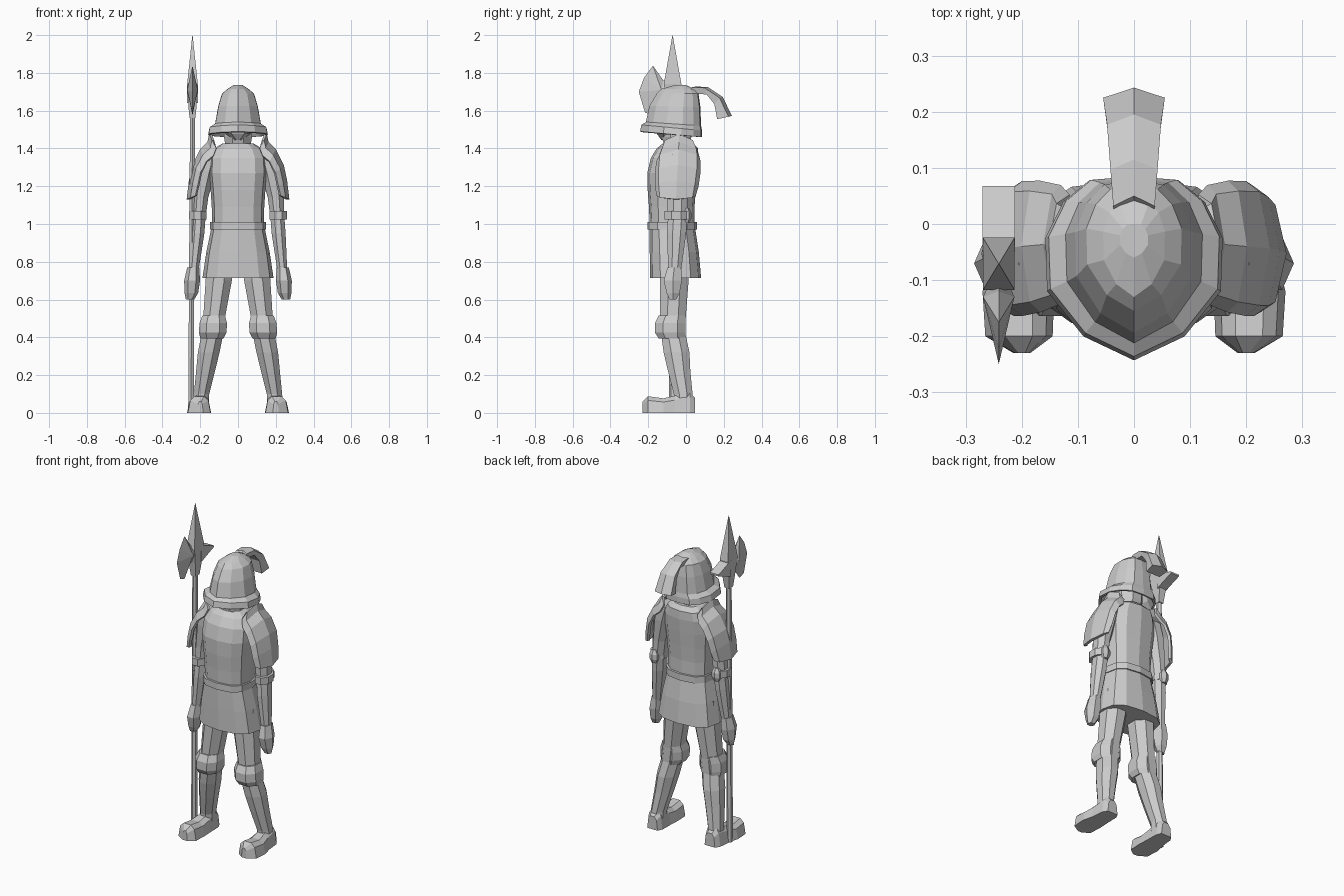
import bpy, bmesh, math

steel = bpy.data.materials.new("pale_grey")
steel.diffuse_color = (0.6, 0.6, 0.6, 1)


def finish(name, bm):
    bmesh.ops.recalc_face_normals(bm, faces=bm.faces)
    me = bpy.data.meshes.new(name)
    bm.to_mesh(me)
    bm.free()
    me.materials.append(steel)
    ob = bpy.data.objects.new(name, me)
    bpy.context.collection.objects.link(ob)
    return ob


def loft(name, rings, closed=True, caps=True, flip=1):
    """Skin a list of point rings; flip=-1 mirrors the part across x."""
    bm = bmesh.new()
    rows = [[bm.verts.new((x * flip, y, z)) for x, y, z in r] for r in rings]
    n = len(rows[0])
    for a, b in zip(rows, rows[1:]):
        for i in range(n if closed else n - 1):
            j = (i + 1) % n
            bm.faces.new((a[i], a[j], b[j], b[i]))
    if closed and caps:
        bm.faces.new(rows[0])
        bm.faces.new(rows[-1])
    return finish(name, bm)


def ring(cx, cy, z, rx, ry, n=8, power=1.0, turn=0.5):
    """Rounded ring; power below 1 makes it boxier."""
    pts = []
    for i in range(n):
        a = 2 * math.pi * (i + turn) / n
        c, s = math.cos(a), math.sin(a)
        pts.append((cx + rx * math.copysign(abs(c) ** power, c),
                    cy + ry * math.copysign(abs(s) ** power, s), z))
    return pts


def body_ring(z, rx, front, back, n=12):
    return ring(0, (front + back) / 2, z, rx, (back - front) / 2, n, 0.75, 0)


# Helmet: rings with a pointed front, outside shell then inner lining
HALF = [(0, -1), (.57, -.74), (.98, -.25), (1, .33), (.8, .72), (.5, .96), (0, 1)]
OUTLINE = HALF + [(-x, y) for x, y in HALF[-2:0:-1]]


def helmet_ring(zf, zb, hw, yf, yb):
    cy, ry = (yf + yb) / 2, (yb - yf) / 2
    return [(x * hw, cy + y * ry, (zf + zb) / 2 + (zb - zf) / 2 * y) for x, y in OUTLINE]


loft("helmet", [helmet_ring(*r) for r in (
    (1.57, 1.57, .10, -.16, .05),
    (1.52, 1.50, .115, -.18, .06),
    (1.485, 1.46, .145, -.225, .075),
    (1.49, 1.46, .158, -.243, .085),
    (1.525, 1.495, .152, -.236, .085),
    (1.54, 1.52, .122, -.212, .08),
    (1.625, 1.62, .105, -.194, .076),
    (1.69, 1.69, .085, -.155, .066),
    (1.715, 1.715, .055, -.13, .045),
    (1.735, 1.735, .025, -.06, .0))])

# Plume: flat band with a ridge along the outside
plume = [  # outer y, z, inner y, z, half width
    (.03, 1.70, .05, 1.68, .036), (.05, 1.728, .065, 1.69, .037),
    (.115, 1.725, .11, 1.685, .042), (.195, 1.672, .15, 1.635, .048),
    (.243, 1.572, .165, 1.555, .055)]
loft("plume", [[(-w, oy - .018, oz - .004), (0, oy, oz), (w, oy - .018, oz - .004),
                (w * .85, iy, iz), (-w * .85, iy, iz)] for oy, oz, iy, iz, w in plume])

# Head and neck
loft("head", [ring(0, -.05, z, rx, ry) for z, rx, ry in (
    (1.36, .085, .085), (1.43, .075, .075), (1.46, .08, .085), (1.58, .085, .09))])
loft("chin", [ring(0, -.12, z, r, r * .6, 6, 1, 0) for z, r in
              ((1.445, .02), (1.48, .07), (1.54, .075))])

# Breastplate, belt and skirt
loft("breastplate", [body_ring(*r) for r in (
    (.99, .137, -.192, .045), (1.09, .139, -.196, .045), (1.18, .145, -.203, .052),
    (1.27, .154, -.205, .06), (1.35, .150, -.186, .066), (1.40, .125, -.155, .064),
    (1.425, .085, -.125, .04))])
loft("belt", [body_ring(z, .148, -.205, .058) for z in (.97, 1.01)])
loft("skirt", [body_ring(*r) for r in (
    (.715, .188, -.19, .08), (.85, .168, -.192, .068), (.98, .141, -.192, .048))])

for side, s in (("right", -1), ("left", 1)):
    # Pauldron: curved shell of cross bands running down the shoulder
    bands = []
    for cx, cz, ex, ez, yf, yb in (
            (.145, 1.475, .115, 1.40, -.12, .045), (.155, 1.43, .13, 1.36, -.135, .062),
            (.195, 1.39, .165, 1.33, -.15, .07), (.235, 1.31, .195, 1.27, -.157, .07),
            (.252, 1.23, .21, 1.20, -.157, .06), (.264, 1.13, .222, 1.15, -.15, .045)):
        cy, h = (yf + yb) / 2, (yb - yf) / 2
        bands.append([(ex + (cx - ex) * k, cy + h * t, ez + (cz - ez) * k)
                      for t, k in ((-1, 0), (-.85, .55), (0, 1), (.85, .55), (1, 0))])
    ob = loft(side + "_pauldron", bands, closed=False, flip=s)
    mod = ob.modifiers.new("thickness", "SOLIDIFY")
    mod.thickness = .016
    mod.offset = 0

    # Arm, elbow band and elbow knob
    loft(side + "_arm", [ring(*r) for r in (
        (.15, -.045, 1.37, .06, .07), (.175, -.045, 1.28, .062, .07),
        (.20, -.045, 1.14, .046, .058), (.209, -.045, 1.03, .04, .055),
        (.215, -.05, .95, .04, .055), (.235, -.06, .75, .028, .036))], flip=s)
    loft(side + "_elbow_band", [ring(.214, -.052, z, .05, .066) for z in (1.025, 1.068)],
         flip=s)
    loft(side + "_elbow_knob", [ring(.212, .004, z, r, r * .8, 6) for z, r in
                                ((1.005, .018), (1.03, .03), (1.06, .03), (1.085, .015))],
         flip=s)
    # Hand
    loft(side + "_hand", [ring(*r, 6, 1, 0) for r in (
        (.254, -.07, .60, .022, .02), (.247, -.068, .635, .036, .04),
        (.243, -.07, .70, .042, .055), (.237, -.062, .77, .032, .042))], flip=s)

    # Leg from hip to ankle
    loft(side + "_leg", [ring(*r) for r in (
        (.095, -.06, .85, .075, .08), (.102, -.062, .70, .075, .082),
        (.127, -.07, .50, .062, .074), (.137, -.066, .41, .062, .07),
        (.155, -.05, .32, .062, .074), (.172, -.036, .22, .054, .064),
        (.193, -.015, .10, .044, .054), (.195, -.012, .05, .046, .055))], flip=s)
    # Knee guard
    loft(side + "_knee", [ring(*r, 8, .85) for r in (
        (.138, -.076, .395, .066, .074), (.134, -.084, .425, .078, .086),
        (.131, -.084, .475, .078, .086), (.129, -.074, .515, .064, .076))], flip=s)
    # Foot: slices from heel to pointed toe
    loft(side + "_foot", [[(cx - w, y, 0), (cx + w, y, 0), (cx + w * .8, y, h * .75),
                           (cx + w * .4, y, h), (cx - w * .4, y, h), (cx - w * .8, y, h * .75)]
                          for y, cx, w, h in (
        (.048, .195, .035, .08), (.02, .197, .05, .11), (-.06, .2, .055, .09),
        (-.12, .206, .064, .077), (-.2, .205, .06, .088), (-.23, .2, .015, .06))], flip=s)

# Halberd: slightly leaning shaft and four-sided spike
loft("halberd_shaft", [ring(-.249, -.07, 0, .017, .019, 6), ring(-.24, -.072, 1.72, .015, .018, 6)])
loft("halberd_spike", [ring(-.241, -.071, z, w, d, 4, 1, .5) for z, w, d in (
    (1.56, .022, .028), (1.62, .03, .04), (1.74, .04, .066), (2.0, .001, .001))])


def wedge(name, outline, ridge, thick):
    """Side-on plate pinched to its outline, thickest along a ridge line."""
    bm = bmesh.new()
    rim = [bm.verts.new((-.241, y, z)) for y, z in outline]
    for s in (-1, 1):
        top = bm.verts.new((-.241 + s * thick, *ridge))
        for i in range(len(rim)):
            bm.faces.new((rim[i], rim[(i + 1) % len(rim)], top))
    finish(name, bm)


wedge("halberd_axe_blade", [(-.07, 1.75), (-.12, 1.76), (-.175, 1.838), (-.222, 1.775),
                            (-.25, 1.70), (-.217, 1.59), (-.175, 1.575), (-.12, 1.65), (-.07, 1.66)],
      (-.13, 1.71), .028)
# Back beak: constant width, tapering in height
loft("halberd_beak", [[(x, y, z) for x, z in ((-.27, lo), (-.212, lo), (-.212, hi), (-.27, hi))]
                      for y, lo, hi in ((-.05, 1.64, 1.74), (0, 1.66, 1.72), (.068, 1.685, 1.695))])
